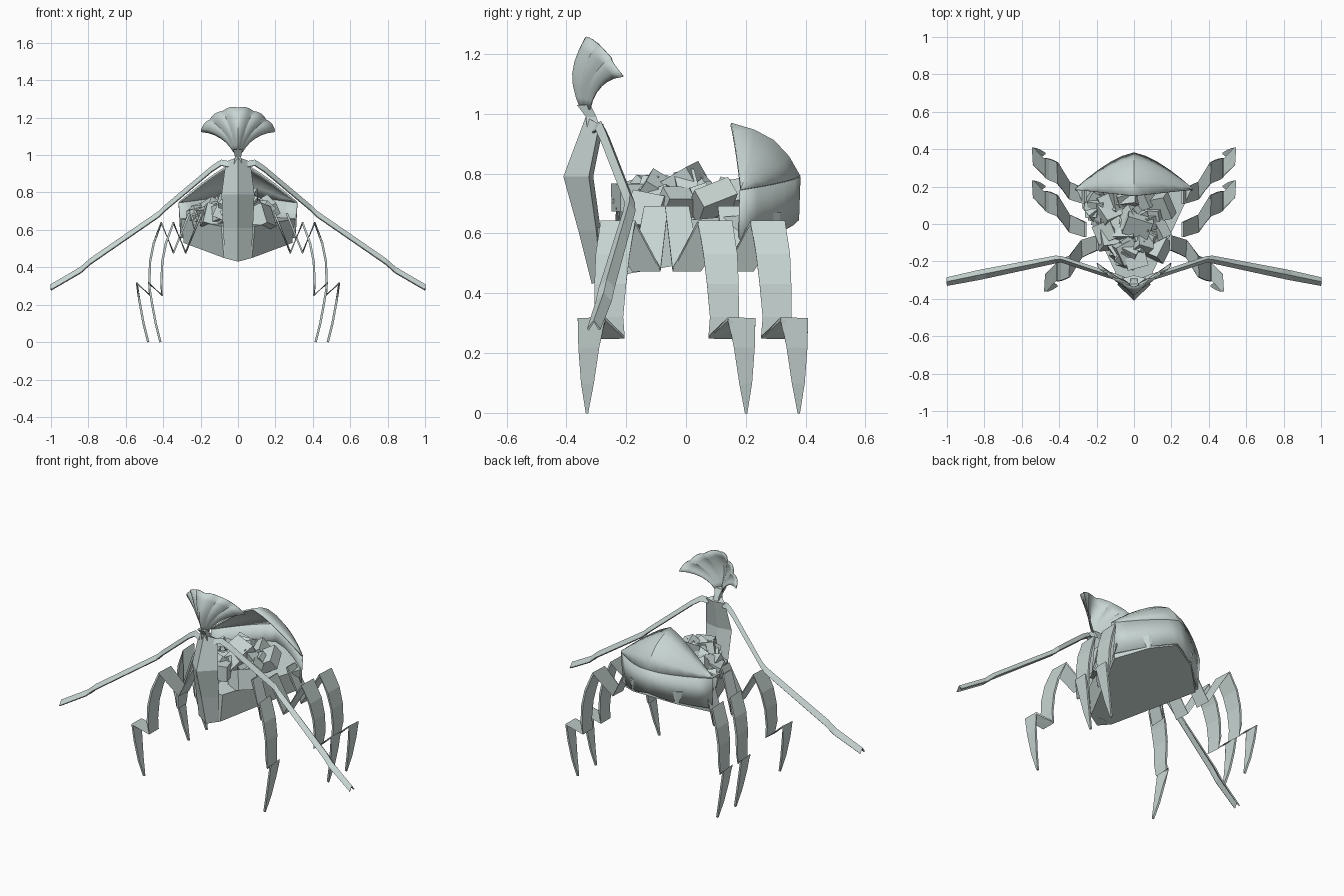
import bpy, bmesh, math, random
from mathutils import Vector, Euler

if "Cube" in bpy.data.objects:
    bpy.data.objects.remove(bpy.data.objects["Cube"])

mat = bpy.data.materials.new("pale_grey_teal")
mat.diffuse_color = (0.58, 0.67, 0.65, 1)
mat.use_nodes = True
mat.node_tree.nodes["Principled BSDF"].inputs["Base Color"].default_value = mat.diffuse_color


def add(name, bm, thick=0, mirror=False, smooth=0):
    """Turn a bmesh into an object, optionally thickened and mirrored in x."""
    bmesh.ops.recalc_face_normals(bm, faces=bm.faces)
    me = bpy.data.meshes.new(name)
    bm.to_mesh(me)
    bm.free()
    me.materials.append(mat)
    ob = bpy.data.objects.new(name, me)
    bpy.context.collection.objects.link(ob)
    if smooth:
        bpy.context.view_layer.objects.active = ob
        ob.select_set(True)
        bpy.ops.object.shade_smooth_by_angle(angle=math.radians(smooth))
        ob.select_set(False)
    if thick:
        m = ob.modifiers.new("thickness", 'SOLIDIFY')
        m.thickness, m.offset = thick, 0
    if mirror:
        ob.modifiers.new("mirror", 'MIRROR').use_clip = False
    return ob


def sheet(name, rows, **kw):
    """Surface lofted through rows of points."""
    bm = bmesh.new()
    vs = [[bm.verts.new(p) for p in r] for r in rows]
    for r0, r1 in zip(vs, vs[1:]):
        for i in range(len(r0) - 1):
            bm.faces.new((r0[i], r0[i + 1], r1[i + 1], r1[i]))
    return add(name, bm, **kw)


def loft(name, rings, **kw):
    """Closed solid lofted through rings of points."""
    bm = bmesh.new()
    vs = [[bm.verts.new(p) for p in r] for r in rings]
    n = len(vs[0])
    for r0, r1 in zip(vs, vs[1:]):
        for i in range(n):
            j = (i + 1) % n
            bm.faces.new((r0[i], r0[j], r1[j], r1[i]))
    bm.faces.new(vs[0])
    bm.faces.new(vs[-1])
    return add(name, bm, **kw)


# Hull: tapered bucket with a low pointed prow and raised stern
def ring(half):
    return half + [(-x, y, z) for x, y, z in reversed(half) if x > 0]

loft("hull", [
    ring([(0, -.315, .43), (.075, -.28, .45), (.29, .18, .53), (.15, .31, .59), (0, .365, .64)]),
    ring([(0, -.32, .62), (.09, -.28, .62), (.305, .18, .66), (.155, .315, .67), (0, .37, .68)]),
])

# Stern shell: vertical band and a domed hood, open to the front
us = [i / 5 - 1 for i in range(11)]

def arc_y(u):
    return .378 - .195 * abs(u) ** 1.45

band_low = [(.305 * u, arc_y(u) - .005, .645 - .09 * abs(u)) for u in us]
band_top = [(.315 * u, arc_y(u), .79 - .045 * abs(u)) for u in us]
hood = []
for k in range(5):
    v = k / 4
    row = []
    for u in us:
        a = abs(u)
        rim = Vector((.315 * u, .15 + .033 * a, .965 - .22 * a ** 1.25))
        low = Vector((.315 * u, arc_y(u), .79 - .045 * a))
        bulge = math.sin(math.pi * v) * (1 - a * a)
        row.append(low.lerp(rim, v) + Vector((0, .028, .03)) * bulge)
    hood.append(row)
sheet("stern_band", [band_low, band_top], thick=.01, smooth=30)
sheet("stern_hood", hood, thick=.01, smooth=30)

# Face: tall keeled plate at the prow
def face_ring(w, front, back, z, drop=0):
    return [(-w, back, z), (0, front, z - drop), (w, back, z), (0, back + .015, z)]

loft("face", [
    face_ring(.07, -.315, -.285, .45, .02),
    face_ring(.08, -.36, -.30, .61),
    face_ring(.088, -.41, -.325, .79),
    face_ring(.065, -.335, -.29, .965, -.025),
])

# Crest stem and pleated fan
loft("crest_stem", [
    [(-.022, -.33, .95), (.022, -.33, .95), (.022, -.285, .95), (-.022, -.285, .95)],
    [(-.016, -.335, .99), (.016, -.335, .99), (.016, -.30, .99), (-.016, -.30, .99)],
    [(-.025, -.365, 1.03), (.025, -.365, 1.03), (.025, -.32, 1.03), (-.025, -.32, 1.03)],
])
fan = []
for k in range(7):
    s = k / 6
    row = []
    for i in range(25):
        t = i / 12 - 1
        a = abs(t)
        pleat = abs(math.sin(math.pi * i / 4))
        ang = math.radians(61) * t * (.55 + .45 * s)
        r = s * (.238 - .012 * a + .008 * pleat)
        row.append((.022 * t * (1 - s) + r * math.sin(ang),
                    -.35 + .015 * s - .035 * math.sin(math.pi * s) * (1 - a)
                    + a * (.03 + .095 * s ** 1.6) - .010 * pleat * s,
                    1.015 + r * math.cos(ang)))
    fan.append(row)
sheet("crest_fan", fan, thick=.006, smooth=25)

# Long arms: thin folded blades, spread wide
arm = [(.05, -.30, .95, .012), (.09, -.285, .958, .014), (.14, -.27, .925, .014),
       (.39, -.188, .715, .014), (.42, -.19, .685, .018), (.79, -.265, .43, .024),
       (.84, -.275, .385, .024), (1.0, -.308, .292, .020)]
sheet("arm", [[(x, y - w, z - .014), (x, y, z + .014), (x, y + w, z - .014)]
              for x, y, z, w in arm], thick=.008, mirror=True)

# Legs: folded ribbons (x, edge y, edge y, z) ending in claws
leg = [(.26, -.07, .01, .69), (.345, -.045, .05, .478), (.41, .04, .155, .638),
       (.45, .058, .172, .53), (.47, .07, .176, .43), (.474, .08, .177, .32),
       (.472, .075, .165, .252), (.541, .14, .232, .314), (.527, .160, .23, .22),
       (.505, .178, .221, .10), (.48, .197, .205, 0)]

def make_leg(name, dx, fy):
    sheet(name, [[(x + dx, fy(a), z), (x + dx, fy(b), z)] for x, a, b, z in leg],
          thick=.012, mirror=True)

make_leg("front_leg", -.065, lambda y: -.13 - y)
make_leg("middle_leg", 0, lambda y: y)
make_leg("rear_leg", 0, lambda y: y + .176)

# Cargo: heap of tumbled blocks filling the hull
random.seed(7)

def block(name, pos, size, rot):
    bm = bmesh.new()
    bmesh.ops.create_cube(bm, size=1)
    m = Euler(rot).to_matrix()
    for v in bm.verts:
        v.co = m @ Vector(c * s for c, s in zip(v.co, size)) + Vector(pos)
    add(name, bm)

for i in range(46):
    y = -.2 + .36 * ((i * .618) % 1)
    w = .09 + .17 * (y + .2) / .36
    u = random.uniform(-1, 1)
    z = .65 + .08 * (1 - u * u) * (1 - abs(y) * 1.5) + random.uniform(-.02, .025)
    block("cargo_block", (u * w, y, z),
          [random.uniform(.05, .12) for _ in range(3)],
          [random.uniform(-.7, .7) for _ in range(3)])

# Larger blocks on top of the heap
for pos, size, rot in [((-.03, -.14, .73), (.13, .11, .08), (.3, .2, .5)),
                       ((.02, -.01, .78), (.14, .11, .06), (.5, .15, -.3)),
                       ((-.13, .07, .70), (.13, .12, .07), (-.4, .5, .4)),
                       ((.14, .09, .71), (.12, .13, .07), (.4, -.5, .2))]:
    block("cargo_top_block", pos, size, rot)
